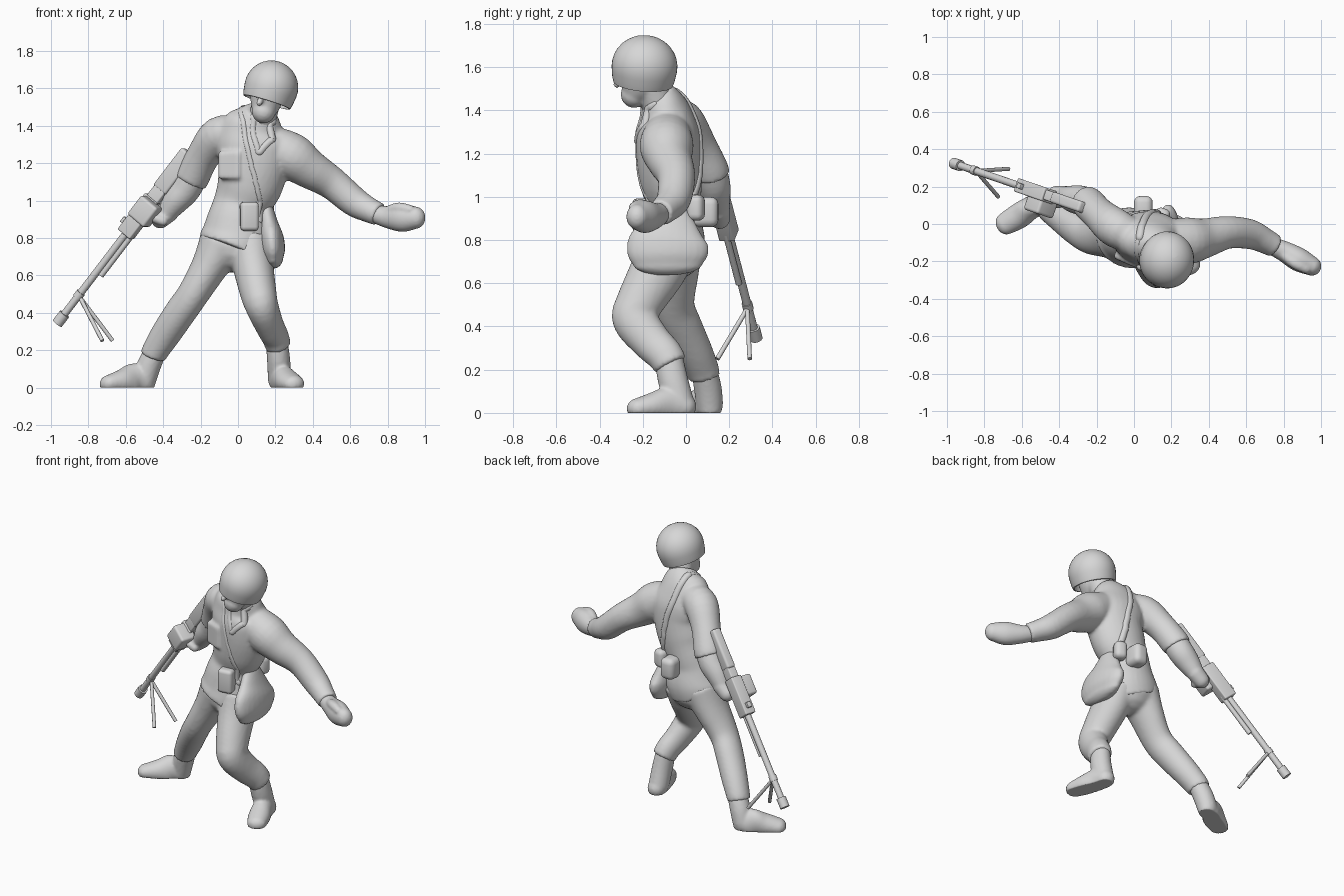
import bpy, bmesh, math
from mathutils import Vector, Matrix
from mathutils.bvhtree import BVHTree

if "Cube" in bpy.data.objects:
    bpy.data.objects.remove(bpy.data.objects["Cube"])

grey = bpy.data.materials.new("plain grey")
grey.diffuse_color = (0.68, 0.68, 0.68, 1)
grey.use_nodes = True
grey.node_tree.nodes["Principled BSDF"].inputs["Base Color"].default_value = grey.diffuse_color


def finish(bm, name):
    bmesh.ops.recalc_face_normals(bm, faces=bm.faces)
    me = bpy.data.meshes.new(name)
    bm.to_mesh(me)
    bm.free()
    ob = bpy.data.objects.new(name, me)
    me.materials.append(grey)
    bpy.context.collection.objects.link(ob)
    return ob


def activate(ob):
    bpy.ops.object.select_all(action='DESELECT')
    ob.select_set(True)
    bpy.context.view_layer.objects.active = ob


def smooth(ob, angle=40):
    activate(ob)
    bpy.ops.object.shade_smooth_by_angle(angle=math.radians(angle))
    return ob


def spline(pts, steps):
    """Smooth curve through rows of numbers."""
    pts = [Vector(p) for p in pts]
    out = []
    for i in range(len(pts) - 1):
        p0, p1, p2, p3 = pts[max(i - 1, 0)], pts[i], pts[i + 1], pts[min(i + 2, len(pts) - 1)]
        for k in range(steps):
            t = k / steps
            out.append(0.5 * (2 * p1 + (p2 - p0) * t + (2 * p0 - 5 * p1 + 4 * p2 - p3) * t * t
                              + (3 * p1 - p0 - 3 * p2 + p3) * t ** 3))
    return out + [pts[-1]]


def tube(name, rows, ref=(1, 0, 0), sides=24, steps=4, rounded=True):
    """Loft of ellipses; a row is x, y, z, half width along ref, other half width."""
    rows = spline([tuple(r) if len(r) == 5 else (*r, r[3]) for r in rows], steps)
    c = [Vector(r[:3]) for r in rows]
    rings = []
    for i, r in enumerate(rows):
        d = (c[min(i + 1, len(c) - 1)] - c[max(i - 1, 0)]).normalized()
        rings.append((c[i], d, r[3], r[4]))
    if rounded:
        def dome(ring, sgn):
            p, d, a, b = ring
            return [(p + d * sgn * min(a, b) * math.sin(q), d, a * math.cos(q), b * math.cos(q))
                    for q in (0.4, 0.8, 1.15, 1.4)]
        rings = dome(rings[0], -1)[::-1] + rings + dome(rings[-1], 1)
    bm = bmesh.new()
    loops = []
    for p, d, a, b in rings:
        u = Vector(ref)
        u = (u - d * u.dot(d)).normalized()
        v = d.cross(u)
        loops.append([bm.verts.new(p + u * a * math.cos(q) + v * b * math.sin(q))
                      for q in (2 * math.pi * k / sides for k in range(sides))])
    for A, B in zip(loops, loops[1:]):
        for k in range(sides):
            bm.faces.new((A[k], A[k - 1], B[k - 1], B[k]))
    bm.faces.new(loops[0])
    bm.faces.new(loops[-1][::-1])
    return finish(bm, name)


def fuse(name, parts, voxel=0.012, blur=6):
    """Melt overlapping parts into one soft skin, flat at the ground."""
    activate(parts[0])
    for p in parts:
        p.select_set(True)
    bpy.ops.object.join()
    ob = bpy.context.object
    ob.name = name
    m = ob.modifiers.new("skin", 'REMESH')
    m.mode, m.voxel_size, m.use_smooth_shade = 'VOXEL', voxel, True
    s = ob.modifiers.new("soften", 'SMOOTH')
    s.iterations, s.factor = blur, 0.5
    for n in ("skin", "soften"):
        bpy.ops.object.modifier_apply(modifier=n)
    for v in ob.data.vertices:
        v.co.z = max(v.co.z, 0)
    if not ob.data.materials:
        ob.data.materials.append(grey)
    return smooth(ob, 60)


def box(name, mat, size, bevel=0.01):
    bm = bmesh.new()
    bmesh.ops.create_cube(bm, size=1, matrix=mat @ Matrix.Diagonal((*size, 1)))
    bmesh.ops.bevel(bm, geom=bm.edges[:], offset=bevel, segments=4, affect='EDGES', profile=0.5)
    return smooth(finish(bm, name))


def rod(name, p, q, r, sides=14):
    return smooth(tube(name, [(*p, r), (*q, r)], (0.3, 0.9, 0.1), sides, 1, False))


# jacket: trunk, both sleeves, chest pocket
trunk = tube("trunk", [
    (-.035, -.08, .735, .185, .16), (-.012, -.07, .80, .19, .158), (0, -.07, .90, .165, .14),
    (.02, -.06, .98, .152, .13), (.06, -.07, 1.08, .175, .145), (.09, -.08, 1.2, .185, .15),
    (.085, -.085, 1.3, .205, .145), (.09, -.095, 1.38, .185, .12), (.11, -.115, 1.435, .13, .10),
    (.125, -.14, 1.475, .085, .082)], (1, -.12, 0), 32, rounded=False)
left_sleeve = tube("left_sleeve", [
    (.15, -.08, 1.31, .10), (.28, -.09, 1.24, .125), (.38, -.075, 1.17, .106), (.50, -.045, 1.095, .088),
    (.62, -.055, .995, .08), (.70, -.09, .95, .068), (.755, -.12, .925, .062)], (0, 1, 0), rounded=False)
right_sleeve = tube("right_sleeve", [
    (0, -.07, 1.36, .09), (-.10, -.02, 1.345, .105), (-.185, .05, 1.24, .09), (-.24, .105, 1.13, .09),
    (-.255, .115, 1.10, .088)], (0, 1, 0), rounded=False)
pocket = box("pocket", Matrix.Translation((-.04, -.18, 1.19)) @ Matrix.Rotation(-.42, 4, 'Z'), (.13, .06, .15))
jacket = fuse("jacket", [trunk, left_sleeve, right_sleeve, pocket], .011, 4)

# trousers: seat and two bent legs
seat = tube("seat", [(-.02, -.06, .86, .13, .12), (-.02, -.06, .76, .165, .145)])
left_leg = tube("left_leg", [
    (.07, -.08, .78, .12, .14), (.08, -.13, .66, .11, .13), (.11, -.22, .50, .097, .108),
    (.13, -.235, .43, .088, .105), (.17, -.16, .33, .076, .092), (.20, -.10, .27, .072, .085),
    (.215, -.07, .22, .07, .08)], rounded=False)
right_leg = tube("right_leg", [
    (-.08, -.06, .78, .13, .14), (-.15, -.06, .65, .10, .12), (-.24, -.06, .50, .085, .10),
    (-.31, -.02, .40, .084, .095), (-.39, .04, .28, .08, .085), (-.44, .075, .20, .072, .078),
    (-.455, .085, .165, .07, .075)], rounded=False)
fuse("trousers", [seat, left_leg, right_leg])

# boots: shaft plus foot
fuse("left_boot", [
    tube("shaft", [(.205, -.08, .26, .058, .065), (.217, -.06, .15, .062, .07), (.222, -.025, .04, .062, .065)]),
    tube("foot", [(.224, -.01, .03, .058, .06), (.24, -.08, .04, .062, .08), (.27, -.16, .03, .068, .062),
                  (.297, -.225, .02, .06, .048)])], .009, 4)
fuse("right_boot", [
    tube("shaft", [(-.43, .08, .22, .058), (-.475, .10, .12, .064), (-.50, .11, .04, .062)]),
    tube("foot", [(-.50, .11, .03, .06, .06), (-.555, .085, .04, .062, .09), (-.62, .04, .03, .068, .068),
                  (-.69, 0, .02, .06, .048)], (.4, .9, 0))], .009, 4)

# hands and bare right forearm
fuse("left_hand", [
    tube("palm", [(.72, -.11, .93, .045), (.80, -.145, .912, .055, .06), (.88, -.19, .908, .064, .076),
                  (.95, -.225, .908, .052, .06)], (0, 1, 0)),
    tube("thumb", [(.80, -.16, .94, .03), (.86, -.21, .96, .03), (.92, -.24, .95, .026)], (0, 1, 0))], .008, 4)
fuse("right_forearm_and_hand", [
    tube("forearm", [(-.24, .105, 1.13, .08), (-.28, .125, 1.06, .08), (-.33, .135, 1.0, .072), (-.38, .15, .93, .052)]),
    tube("fist", [(-.37, .15, .94, .055), (-.415, .155, .90, .05)]),
    tube("fingers", [(-.40, .11, .89, .027), (-.45, .12, .91, .026), (-.47, .16, .94, .024)], (0, 0, 1))], .009, 4)

# head: neck, skull and jaw, nose
fuse("head", [
    tube("neck", [(.12, -.12, 1.40, .075), (.15, -.16, 1.52, .075)]),
    tube("skull", [(.16, -.20, 1.60, .09, .09), (.15, -.215, 1.53, .085, .10), (.137, -.24, 1.475, .064, .063)]),
    tube("nose", [(.125, -.305, 1.55, .014), (.113, -.32, 1.52, .017)])], .008, 5)

# helmet: turned dome with a slightly drawn-in rim, tilted
bm = bmesh.new()
R = .144
profile = [(max(R * math.sin(a), .001), R * math.cos(a)) for a in (math.radians(12 * k) for k in range(9))]
profile += [(.141, -.03), (.137, -.06), (.131, -.083), (.122, -.084), (.12, -.05), (.1, .03), (.001, .08)]
ring = [bm.verts.new((r, 0, z)) for r, z in profile]
edges = [bm.edges.new(e) for e in zip(ring, ring[1:])]
bmesh.ops.spin(bm, geom=ring + edges, cent=(0, 0, 0), axis=(0, 0, 1), angle=2 * math.pi, steps=40)
bmesh.ops.remove_doubles(bm, verts=bm.verts, dist=.0015)
tilt = Matrix.Rotation(math.radians(-5), 4, 'X') @ Matrix.Rotation(math.radians(17), 4, 'Y')
bm.transform(Matrix.Translation((.178, -.192, 1.605)) @ tilt @ Matrix.Diagonal((1, 1.06, 1, 1)))
smooth(finish(bm, "helmet"), 50)

# strap, lapels and front seam hugging the jacket
skin = BVHTree.FromPolygons([v.co for v in jacket.data.vertices], [p.vertices for p in jacket.data.polygons])


def hug(name, pts, r, sink=.5):
    rows = []
    for p in spline(pts, 6):
        co, normal = skin.find_nearest(p)[:2]
        rows.append((*(co - normal * r * sink), r))
    smooth(tube(name, rows, (.9, .3, .1), 10, 2), 60)


hug("strap_front", [(.04, -.08, 1.46), (.03, -.24, 1.36), (.06, -.28, 1.20), (.12, -.28, 1.03), (.16, -.2, .90)], .018, .7)
hug("strap_back", [(.04, -.08, 1.46), (.06, .05, 1.38), (.10, .12, 1.25), (.15, .12, 1.08), (.19, .05, .90)], .024)
hug("left_lapel", [(.20, -.16, 1.45), (.21, -.26, 1.38), (.12, -.28, 1.26)], .022, .6)
hug("right_lapel", [(.08, -.2, 1.45), (.08, -.26, 1.38), (.11, -.28, 1.26)], .02, .7)

# satchel on the left hip
fuse("satchel", [
    tube("bag", [(.15, -.07, .95, .04, .075), (.165, -.075, .87, .052, .13), (.178, -.083, .80, .066, .183),
                 (.185, -.085, .735, .067, .188), (.188, -.085, .69, .054, .165)])], .01, 4)


# pouches on the belt
def pouch(name, loc, yaw, size, soft=.022):
    box(name, Matrix.Translation(loc) @ Matrix.Rotation(math.radians(yaw), 4, 'Z'), size, soft)


pouch("belt_pouch", (.06, -.205, .915), 8, (.098, .08, .155))
pouch("back_pouch", (.05, .085, .93), 0, (.10, .13, .14), .035)
pouch("back_bottle", (.15, .045, .95), -20, (.08, .08, .12), .03)

# machine gun laid along a slanting axis
butt, tip = Vector((-.265, .085, 1.26)), Vector((-.966, .325, .343))
d = (tip - butt).normalized()
s = d.cross(Vector((0, 0, 1))).normalized()
n = s.cross(d)


def at(t, so=0, no=0):
    return butt.lerp(tip, t) + s * so + n * no


def gun_box(name, t0, t1, so, no, w, h, bevel=.008):
    m = Matrix((d, s, n)).transposed().to_4x4()
    m.translation = at((t0 + t1) / 2, so, no)
    box(name, m, ((t1 - t0) * (tip - butt).length, w, h), bevel)


gun_box("gun_stock", 0, .22, 0, -.005, .06, .09, .015)
gun_box("gun_grip", .2, .33, 0, -.005, .055, .075)
gun_box("gun_receiver", .27, .48, 0, 0, .075, .09)
gun_box("gun_magazine", .275, .385, -.055, -.025, .11, .12, .015)
gun_box("gun_sight", .42, .45, 0, .05, .03, .03, .004)
rod("gun_barrel", at(.45), at(.97), .02)
rod("gas_tube", at(.45, 0, -.032), at(.70, 0, -.032), .015)
rod("muzzle", at(.945), at(1), .03, 18)
rod("barrel_band", at(.82), at(.85), .025)

# bipod legs
for i, foot in enumerate([(-.67, .295, .25), (-.725, .145, .25)]):
    rod("bipod_leg_%d" % (i + 1), at(.84, 0, -.012), foot, .011, 10)
